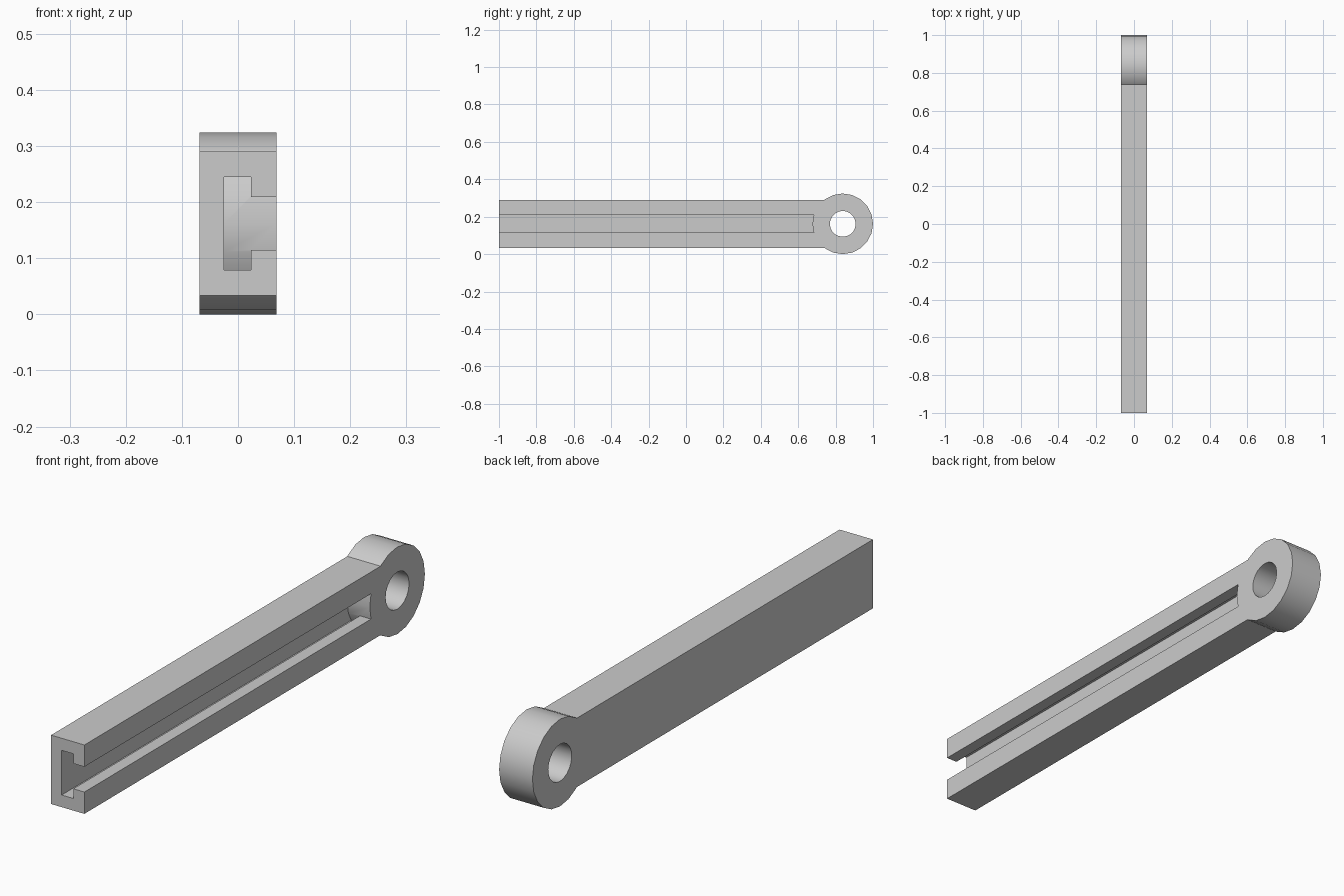
import bpy, bmesh, math

old = bpy.data.objects.get("Cube")
if old:
    bpy.data.objects.remove(old, do_unlink=True)

HALF_X = 0.0685          # half thickness
MID_Z = 0.162            # height of the centre line
EYE_Y, EYE_R, HOLE_R, SIDES = 0.838, 0.162, 0.069, 20

grey = bpy.data.materials.new("grey")
grey.use_nodes = True
colour = (0.6, 0.6, 0.6, 1)
grey.diffuse_color = colour
grey.node_tree.nodes["Principled BSDF"].inputs["Base Color"].default_value = colour


def finish(name, bm):
    bmesh.ops.recalc_face_normals(bm, faces=bm.faces)
    mesh = bpy.data.meshes.new(name)
    bm.to_mesh(mesh)
    bm.free()
    mesh.materials.append(grey)
    ob = bpy.data.objects.new(name, mesh)
    bpy.context.collection.objects.link(ob)
    return ob


def slotted_bar(name):
    # C-shaped section with a T slot opening to +x, swept along y
    half = [(-HALF_X, 0.128), (HALF_X, 0.128), (HALF_X, 0.047),
            (0.023, 0.047), (0.023, 0.083), (-0.025, 0.083)]
    section = half + [(x, -z) for x, z in reversed(half)]
    bm = bmesh.new()
    face = bm.faces.new([bm.verts.new((x, -1, MID_Z + z)) for x, z in section])
    ext = bmesh.ops.extrude_face_region(bm, geom=[face])
    moved = [v for v in ext["geom"] if isinstance(v, bmesh.types.BMVert)]
    bmesh.ops.translate(bm, verts=moved, vec=(0, 1.755, 0))
    return finish(name, bm)


def eye_ring(name):
    # Four circles joined into a ring with a through hole
    bm = bmesh.new()
    loops = []
    for x, r in ((-HALF_X, EYE_R), (HALF_X, EYE_R), (HALF_X, HOLE_R), (-HALF_X, HOLE_R)):
        angles = [2 * math.pi * i / SIDES for i in range(SIDES)]
        loops.append([bm.verts.new((x, EYE_Y + r * math.cos(a), MID_Z + r * math.sin(a)))
                      for a in angles])
    for k in range(4):
        a, b = loops[k], loops[(k + 1) % 4]
        for i in range(SIDES):
            j = (i + 1) % SIDES
            bm.faces.new((a[i], a[j], b[j], b[i]))
    return finish(name, bm)


# Merge the eye into the bar so the slot ends at its round wall
bar = slotted_bar("slotted_arm")
ring = eye_ring("eye_ring")
bpy.ops.object.select_all(action='DESELECT')
bar.select_set(True)
bpy.context.view_layer.objects.active = bar
union = bar.modifiers.new("join_eye", 'BOOLEAN')
union.operation = 'UNION'
union.solver = 'EXACT'
union.object = ring
bpy.ops.object.modifier_apply(modifier=union.name)
bpy.data.objects.remove(ring, do_unlink=True)
bpy.ops.object.shade_smooth_by_angle(angle=math.radians(30))
